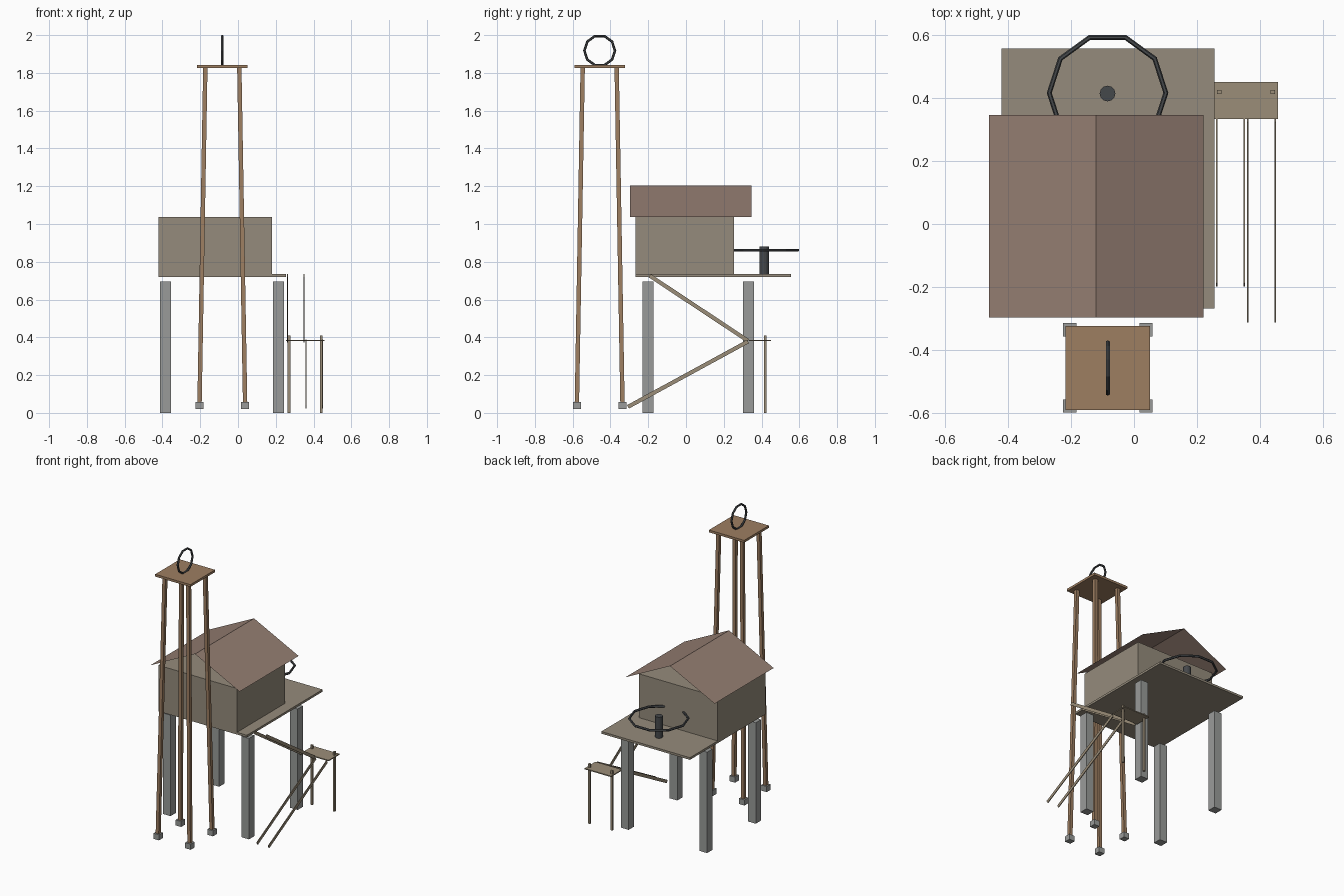
import bpy
from math import pi
from mathutils import Vector

if "Cube" in bpy.data.objects:
    bpy.data.objects.remove(bpy.data.objects["Cube"])


def material(name, rgb):
    m = bpy.data.materials.new(name)
    m.diffuse_color = (*rgb, 1)
    m.use_nodes = True
    m.node_tree.nodes["Principled BSDF"].inputs["Base Color"].default_value = m.diffuse_color
    return m


WOOD = material("tower_wood", (0.34, 0.21, 0.12))
WALL = material("wall_boards", (0.30, 0.26, 0.20))
ROOF = material("roof_boards", (0.30, 0.21, 0.17))
STONE = material("concrete", (0.32, 0.33, 0.32))
IRON = material("iron", (0.06, 0.065, 0.07))
PLANK = material("dock_wood", (0.33, 0.27, 0.19))


def mesh(name, verts, faces, mat):
    me = bpy.data.meshes.new(name)
    me.from_pydata(verts, [], faces)
    me.materials.append(mat)
    ob = bpy.data.objects.new(name, me)
    bpy.context.collection.objects.link(ob)
    return ob


def beam(name, a, b, sx, sy, mat):
    """Straight bar from a to b; sx and sy are the horizontal/across sizes."""
    a, b = Vector(a), Vector(b)
    d = (b - a).normalized()
    side = Vector((1, 0, 0))
    side = (side - d * side.dot(d)).normalized()
    up = d.cross(side)
    verts = [p + side * i * sx / 2 + up * j * sy / 2
             for p in (a, b) for i, j in ((-1, -1), (1, -1), (1, 1), (-1, 1))]
    faces = [(3, 2, 1, 0), (4, 5, 6, 7)]
    faces += [(k, (k + 1) % 4, (k + 1) % 4 + 4, k + 4) for k in range(4)]
    return mesh(name, verts, faces, mat)


def box(name, x, y, z, mat):
    cx, cy = sum(x) / 2, sum(y) / 2
    return beam(name, (cx, cy, z[0]), (cx, cy, z[1]), x[1] - x[0], y[1] - y[0], mat)


def ring(name, loc, major, minor, rot, mat):
    bpy.ops.mesh.primitive_torus_add(location=loc, rotation=rot, major_radius=major,
                                     minor_radius=minor, major_segments=10, minor_segments=6)
    ob = bpy.context.object
    ob.name = name
    ob.data.materials.append(mat)


# House on a raised deck
box("deck", (-0.42, 0.255), (-0.268, 0.557), (0.72, 0.735), WALL)
box("house", (-0.42, 0.18), (-0.268, 0.255), (0.735, 1.037), WALL)
for i, x in enumerate((-0.383, 0.215)):
    for j, y in enumerate((-0.2, 0.33)):
        box(f"pier_{i}{j}", (x - 0.029, x + 0.029), (y - 0.029, y + 0.029), (0, 0.695), STONE)

# Thin open gable roof
profile = [(-0.46, 1.037), (-0.12, 1.205), (0.22, 1.037)]
mesh("roof", [(x, y, z) for y in (-0.297, 0.346) for x, z in profile],
     [(0, 1, 4, 3), (1, 2, 5, 4)], ROOF)

# Winch wheel on the deck
ring("winch_wheel", (-0.084, 0.416, 0.862), 0.185, 0.008, (0, 0, 0), IRON)
bpy.ops.mesh.primitive_cylinder_add(vertices=12, radius=0.025, depth=0.145,
                                    location=(-0.084, 0.414, 0.8075))
bpy.context.object.name = "winch_post"
bpy.context.object.data.materials.append(IRON)

# Tower with tapering legs
tx, ty = -0.083, -0.457
for i in (-1, 1):
    for j in (-1, 1):
        fx, fy = tx + i * 0.121, ty + j * 0.121
        beam(f"tower_leg_{i}{j}", (fx, fy, 0.03), (tx + i * 0.09, ty + j * 0.09, 1.827),
             0.023, 0.023, WOOD)
        box(f"tower_foot_{i}{j}", (fx - 0.021, fx + 0.021), (fy - 0.021, fy + 0.021),
            (0.02, 0.058), STONE)
box("tower_top", (tx - 0.134, tx + 0.134), (ty - 0.134, ty + 0.134), (1.825, 1.841), WOOD)
ring("tower_wheel", (tx, ty, 1.918), 0.081, 0.007, (0, pi / 2, pi / 2), IRON)
bpy.context.object.rotation_euler = (pi / 2, 0, pi / 2)

# Stair landing with two posts
box("landing", (0.255, 0.457), (0.333, 0.451), (0.38, 0.387), PLANK)
for i, x in enumerate((0.27, 0.441)):
    box(f"landing_post_{i}", (x - 0.007, x + 0.007), (0.412, 0.426), (0, 0.411), PLANK)

# Stair stringers, upper flight to the deck and lower flight to the ground
for i, x in enumerate((0.263, 0.350)):
    beam(f"upper_stringer_{i}", (x, 0.328, 0.382), (x, -0.193, 0.727), 0.005, 0.021, PLANK)
for i, x in enumerate((0.361, 0.448)):
    beam(f"lower_stringer_{i}", (x, 0.328, 0.378), (x, -0.307, 0.032), 0.005, 0.021, PLANK)
